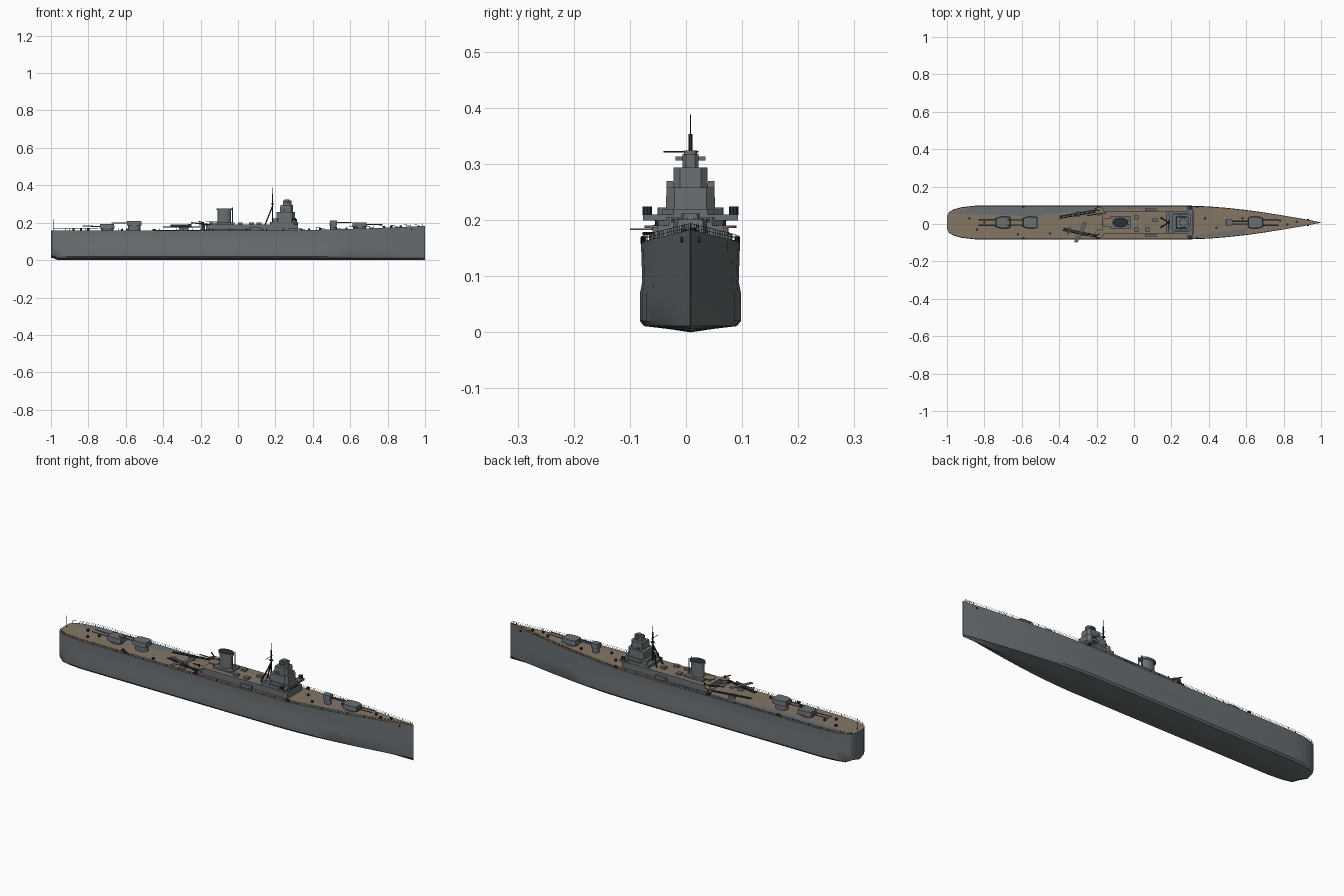
import bpy, bmesh, math
from mathutils import Vector

if "Cube" in bpy.data.objects:
    bpy.data.objects.remove(bpy.data.objects["Cube"])

YC = 0.008  # centreline of the ship


def material(name, rgb):
    m = bpy.data.materials.new(name)
    m.use_nodes = True
    m.diffuse_color = (*rgb, 1)
    m.node_tree.nodes["Principled BSDF"].inputs["Base Color"].default_value = (*rgb, 1)
    return m


GREY = material("hull grey", (0.14, 0.16, 0.17))
TAN = material("deck tan", (0.23, 0.18, 0.13))
DARK = material("dark metal", (0.025, 0.028, 0.03))


def finish(name, bm, mats, smooth=False):
    bmesh.ops.recalc_face_normals(bm, faces=bm.faces)
    me = bpy.data.meshes.new(name)
    bm.to_mesh(me)
    bm.free()
    for m in mats:
        me.materials.append(m)
    ob = bpy.data.objects.new(name, me)
    bpy.context.collection.objects.link(ob)
    if smooth:
        bpy.ops.object.select_all(action='DESELECT')
        ob.select_set(True)
        bpy.context.view_layer.objects.active = ob
        bpy.ops.object.shade_smooth_by_angle(angle=math.radians(30))
    return ob


def prism(name, outline, z0, z1, mat=GREY, top=None, scale=1.0, smooth=False):
    """Upright solid from a plan outline, optionally narrowed at its top."""
    bm = bmesh.new()
    n = len(outline)
    cx = sum(p[0] for p in outline) / n
    cy = sum(p[1] for p in outline) / n
    low = [bm.verts.new((x, y, z0)) for x, y in outline]
    high = [bm.verts.new((cx + (x - cx) * scale, cy + (y - cy) * scale, z1)) for x, y in outline]
    bm.faces.new(low)
    bm.faces.new(high).material_index = 1 if top else 0
    for i in range(n):
        j = (i + 1) % n
        bm.faces.new((low[i], low[j], high[j], high[i]))
    return finish(name, bm, [mat, top] if top else [mat], smooth)


def box(name, x0, x1, half, z0, z1, mat=GREY, top=None, y=YC, cut=0.0, scale=1.0):
    """Block about y, with its forward corners cut off if asked."""
    pts = [(x0, y - half), (x1 - cut, y - half), (x1, y - half + cut),
           (x1, y + half - cut), (x1 - cut, y + half), (x0, y + half)]
    if not cut:
        pts = [pts[0], (x1, y - half), (x1, y + half), pts[5]]
    return prism(name, pts, z0, z1, mat, top, scale)


def drum(name, x, y, rx, ry, z0, z1, mat=GREY, top=None, n=24, scale=1.0):
    ring = [(x + rx * math.cos(math.tau * i / n), y + ry * math.sin(math.tau * i / n)) for i in range(n)]
    return prism(name, ring, z0, z1, mat, top, scale, True)


def rods(name, pairs, r, mat=DARK, n=6):
    bm = bmesh.new()
    for a, b in pairs:
        a, b = Vector(a), Vector(b)
        turn = (b - a).to_track_quat('Z', 'Y').to_matrix().to_4x4()
        turn.translation = (a + b) / 2
        bmesh.ops.create_cone(bm, cap_ends=True, segments=n, radius1=r, radius2=r,
                              depth=(b - a).length, matrix=turn)
    return finish(name, bm, [mat])


# Hull stations: position, half beam, deck height
STATIONS = [(-1, .035, .159), (-.99, .055, .159), (-.965, .07, .159), (-.92, .082, .159),
            (-.85, .09, .159), (-.4, .09, .158), (0, .09, .157), (.3, .09, .159),
            (.4, .086, .161), (.5, .078, .164), (.6, .067, .167), (.7, .053, .17),
            (.8, .037, .174), (.9, .02, .178), (1, .0008, .183)]


def at(x, k):
    for a, b in zip(STATIONS, STATIONS[1:]):
        if x <= b[0]:
            return a[k] + (b[k] - a[k]) * (x - a[0]) / (b[0] - a[0])
    return STATIONS[-1][k]


bm = bmesh.new()
rings = []
for x, h, top in STATIONS:
    bulge = 0.955 if -.9 < x < .55 else 0.99
    lift = .012 if x < -.98 else 0
    half = [(.45, .006 + lift), (.92, .011 + lift), (1, .02 + lift), (1, .07), (bulge, .09), (.98, top)]
    pts = [(0, lift)] + half + [(-f, z) for f, z in reversed(half)]
    rings.append([bm.verts.new((x, YC + f * h, z)) for f, z in pts])
n = len(rings[0])
for a, b in zip(rings, rings[1:]):
    for i in range(n):
        j = (i + 1) % n
        f = bm.faces.new((a[i], a[j], b[j], b[i]))
        f.material_index = 1 if i == n // 2 else 0   # the strip across the top is planked
bm.faces.new(rings[0])
bm.faces.new(rings[-1])
finish("hull", bm, [GREY, TAN], True)

# Bare steel areas of the deck
bm = bmesh.new()
for tri in ([(-.97, .055), (-.85, .094), (-.52, .042)], [(-.52, .042), (-.85, .094), (-.15, .094)],
            [(-.52, .05), (-.15, .094), (.25, .094)], [(.3, -.07), (.62, -.02), (.58, -.058)]):
    bm.faces.new([bm.verts.new((x, y, at(x, 2) + .0015)) for x, y in tri])
plate = finish("steel_deck_plates", bm, [GREY])

# Railings around the deck edge
for side, label in ((1, "left"), (-1, "right")):
    def edge(x, up):
        return (x, YC + side * at(x, 1) * .98, at(x, 2) + up)
    xs = [-.99 + i * 1.98 / 90 for i in range(91)]
    bars = [(edge(x, 0), edge(x, .011)) for x in xs]
    for up in (.005, .011):
        bars += [(edge(a, up), edge(b, up)) for a, b in zip(xs, xs[1:])]
    rods(label + "_railing", bars, .0005, n=3)
    # Hawse hole, boat booms and fittings on the deck edge
    rods(label + "_anchor", [((.93, YC + side * .012, .165), (.93, YC + side * .018, .165))], .005)
    for i, x in enumerate((-.6, -.2, .33)):
        box(f"{label}_edge_fitting_{i}", x, x + .015, .004, .157, .17, DARK, y=YC + side * .083)

# Main gun turrets: rear x, direction, base height, size
def turret(name, x, way, z, half, length, reach):
    base = at(x, 2)
    drum(name + "_barbette", x, YC, length * .42, half * .8, base - .004, z)
    outline = [(-.5, .8), (-.35, 1), (.2, 1), (.5, .75), (.5, -.75), (.2, -1), (-.35, -1), (-.5, -.8)]
    prism(name + "_house", [(x + way * a * length, YC + b * half) for a, b in outline], z, z + .024, scale=.93)
    x1 = x + way * length * .4
    rods(name + "_barrels", [((x1, YC + s * half * .4, z + .012), (x1 + way * reach, YC + s * half * .4, z + .014))
                             for s in (-1, 1)], .0028, GREY, 8)


turret("forward_turret", .65, 1, .177, .031, .08, .09)
turret("upper_forward_turret", .51, 1, .188, .017, .04, .08)
turret("upper_aft_turret", -.555, -1, .185, .031, .08, .09)
turret("aft_turret", -.70, -1, .168, .031, .08, .1)

# Long deckhouse and the stepped bridge tower
box("deckhouse", -.17, .32, .06, .155, .19, GREY, TAN)
box("bridge_base", .17, .32, .058, .189, .205, cut=.02)
box("bridge_deck", .19, .315, .05, .205, .22, cut=.02)
box("bridge_middle", .205, .305, .044, .219, .258, cut=.015, scale=.97)
box("bridge_upper", .225, .295, .031, .257, .294, cut=.012, scale=.97)
box("bridge_top", .24, .285, .014, .293, .318, cut=.006)
box("rangefinder", .255, .272, .027, .306, .313)
drum("director", .262, YC, .014, .012, .317, .324)
box("bridge_wings", .285, .315, .085, .199, .21, GREY)
for i in range(7):
    box(f"bridge_window_{i}", .318, .3215, .0035, .196, .203, DARK, y=YC + (i - 3) * .0105)
for s, label in ((1, "left"), (-1, "right")):
    drum(label + "_searchlight", .3, YC + s * .077, .01, .009, .209, .224, DARK, n=10)
    drum(label + "_gun_tub", .2, YC + s * .045, .016, .014, .19, .222)
    drum(label + "_aft_platform", -.185, YC + s * .06, .024, .022, .186, .19, TAN)
    drum(label + "_platform_stand", -.185, YC + s * .06, .008, .008, .157, .187)
    rods(label + "_light_guns", [((-.185, YC + s * .06, .19), (-.185, YC + s * .06, .203)),
                                 ((-.185, YC + s * .06, .2), (-.21, YC + s * .075, .206))], .003)
    box(label + "_side_locker", .06, .12, .006, .157, .175, y=YC + s * .068)
    box(label + "_bridge_vane", .24, .25, .006, .257, .27, y=YC + s * .037)

# Funnel with its cap
box("funnel_house", -.125, -.02, .035, .189, .2)
drum("funnel", -.073, YC, .036, .022, .199, .268)
drum("funnel_cap", -.073, YC, .042, .026, .267, .277, GREY, DARK)
rods("funnel_pipes", [((-.03, YC + s * .01, .19), (-.03, YC + s * .01, .28)) for s in (-1, 1)], .003, GREY)
drum("searchlight_platform", -.14, YC, .03, .025, .203, .207, TAN)
drum("searchlight_stand", -.14, YC, .01, .01, .189, .204)

# Tripod mast with yards
rods("mast", [((.185, YC, .19), (.185, YC, .353)),
              ((.145, YC - .025, .19), (.185, YC, .29)),
              ((.145, YC + .025, .19), (.185, YC, .29))], .0035)
rods("mast_yards", [((.185, YC, .35), (.185, YC, .388)),
                    ((.185, -.04, .322), (.185, .022, .322)),
                    ((.17, YC, .3), (.2, YC, .3))], .0012)
drum("mast_top", .185, YC, .008, .008, .298, .303, DARK, n=10)

# Catapults, with an aircraft on the right hand one
for label, a, b in (("left", (-.4, .035), (-.2, .07)), ("right", (-.38, -.028), (-.18, -.07))):
    a, b = Vector((*a, .176)), Vector((*b, .176))
    across = (b - a).cross(Vector((0, 0, 1))).normalized() * .006
    rods(label + "_catapult", [(a + across, b + across), (a - across, b - across)]
         + [(a.lerp(b, i / 8) + across, a.lerp(b, (i + 1) / 8) - across) for i in range(8)], .0025)
    mid = a.lerp(b, .5)
    drum(label + "_catapult_base", mid.x, mid.y, .016, .016, .156, .175)
rods("aircraft_body", [((-.36, -.033, .184), (-.25, -.056, .186))], .006, GREY, 10)
prism("aircraft_wing", [(-.27, .01), (-.252, .006), (-.302, -.1), (-.32, -.096)], .182, .185)
prism("aircraft_tail", [(-.347, -.016), (-.338, -.018), (-.35, -.056), (-.36, -.052)], .186, .188)

# Boat crane, deck fittings, flagstaffs
rods("boat_crane", [((-.15, .06, .157), (-.15, .06, .2)), ((-.15, .06, .19), (-.25, .045, .2))], .003)
for i, (x, y) in enumerate(((-.88, .03), (-.84, -.03), (-.62, -.055), (-.8, .008), (-.45, -.05),
                            (.38, .03), (.44, -.02), (.58, .03), (.78, .018), (.82, -.003), (.87, .012))):
    drum(f"deck_fitting_{i}", x, y, .006, .006, at(x, 2) - .002, at(x, 2) + .009, DARK, n=8)
for i, (x, y) in enumerate(((0, .035), (.06, -.03), (.1, .02), (.0, -.03))):
    box(f"deckhouse_locker_{i}", x, x + .025, .01, .189, .2, y=y)
rods("flagstaffs", [((-.985, YC, .157), (-.985, YC, .218)), ((.985, YC, .18), (.985, YC, .196))], .0012)
